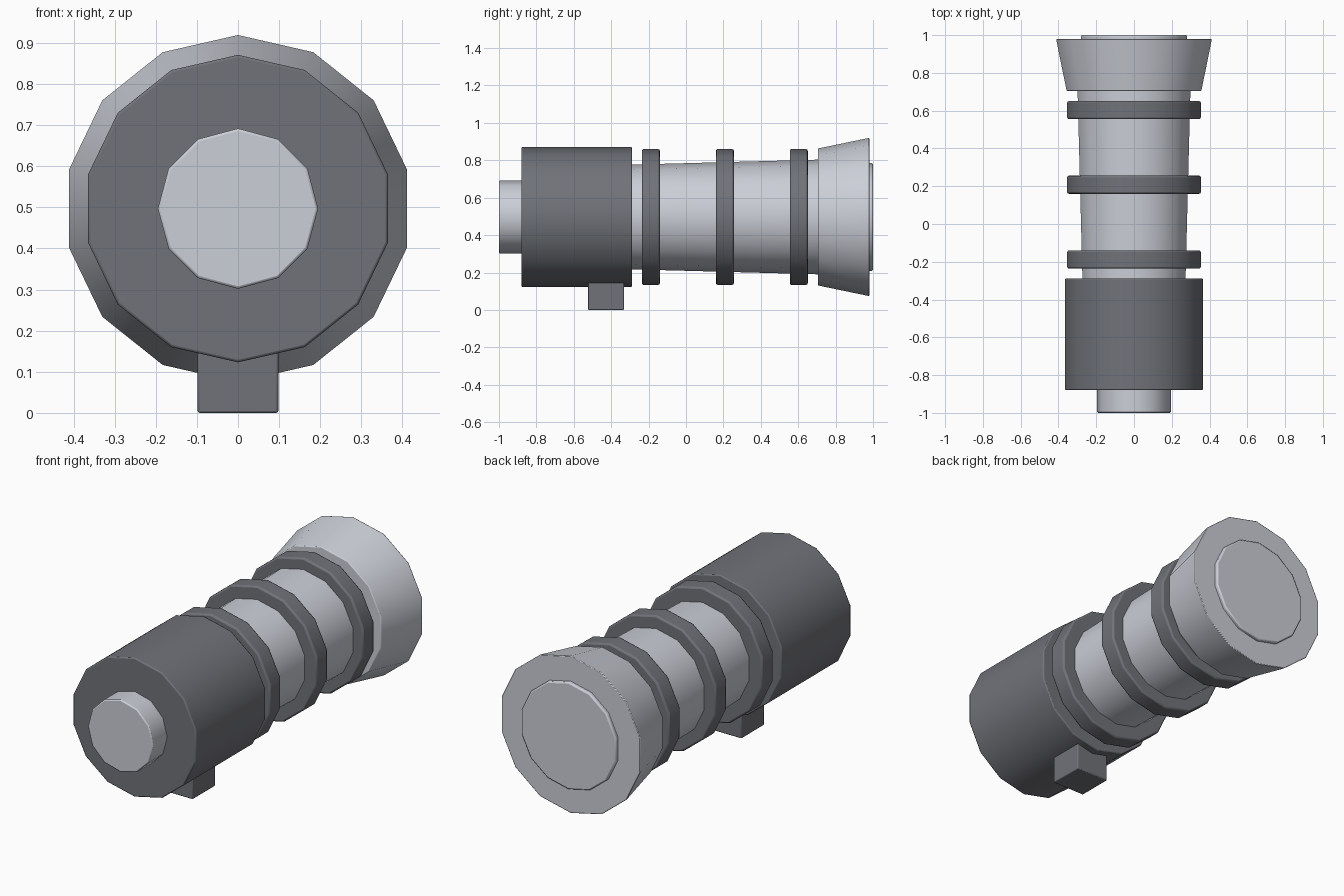
import bpy
import bmesh
from math import sin, cos, pi, radians
from mathutils import Matrix

cube = bpy.data.objects.get("Cube")
if cube:
    bpy.data.objects.remove(cube, do_unlink=True)

AXIS_Z = 0.497


def material(name, color):
    mat = bpy.data.materials.new(name)
    mat.use_nodes = True
    mat.diffuse_color = color
    mat.node_tree.nodes["Principled BSDF"].inputs["Base Color"].default_value = color
    return mat


dark = material("dark grey", (0.165, 0.17, 0.19, 1))
light = material("light grey", (0.60, 0.62, 0.68, 1))


def finish(name, bm, mat, bevel):
    bmesh.ops.recalc_face_normals(bm, faces=bm.faces)
    mesh = bpy.data.meshes.new(name)
    bm.to_mesh(mesh)
    bm.free()
    mesh.materials.append(mat)
    obj = bpy.data.objects.new(name, mesh)
    bpy.context.collection.objects.link(obj)
    bpy.ops.object.select_all(action='DESELECT')
    obj.select_set(True)
    bpy.context.view_layer.objects.active = obj
    bpy.ops.object.shade_smooth_by_angle(angle=radians(35))
    if bevel:
        mod = obj.modifiers.new("soft edges", 'BEVEL')
        mod.width = bevel
        mod.segments = 2
        mod.limit_method = 'ANGLE'
        mod.angle_limit = radians(40)
    return obj


def tube(name, front, back, mat, sides=14, bevel=0.006):
    """Capped drum along y; front and back are (y, radius), one corner on top."""
    bm = bmesh.new()
    loops = []
    for y, r in (front, back):
        angles = [2 * pi * i / sides for i in range(sides)]
        loops.append([bm.verts.new((r * sin(a), y, AXIS_Z + r * cos(a))) for a in angles])
    for loop in loops:
        bm.faces.new(loop)
    a, b = loops
    for i in range(sides):
        j = (i + 1) % sides
        bm.faces.new((a[i], a[j], b[j], b[i]))
    return finish(name, bm, mat, bevel)


# Eyepiece and main housing
tube("front_eyepiece", (-1.0, 0.195), (-0.8, 0.195), light, sides=12)
tube("main_housing", (-0.88, 0.374), (-0.288, 0.374), dark)

# Tapered barrel with three grip rings
tube("barrel", (-0.4, 0.277), (0.8, 0.309), light, bevel=0)
for i, centre in enumerate((-0.188, 0.208, 0.603)):
    tube(f"grip_ring_{i + 1}", (centre - 0.048, 0.363), (centre + 0.048, 0.363), dark, bevel=0.009)

# Flared hood and lens
tube("flared_hood", (0.705, 0.366), (0.98, 0.423), light, bevel=0.004)
tube("rear_lens", (0.9, 0.288), (1.0, 0.288), light, bevel=0.007)

# Mounting foot under the housing
bm = bmesh.new()
bmesh.ops.create_cube(bm, size=1, matrix=Matrix.Translation((0, -0.428, 0.1)) @ Matrix.Diagonal((0.196, 0.194, 0.2, 1)))
finish("mounting_foot", bm, dark, 0.005)
